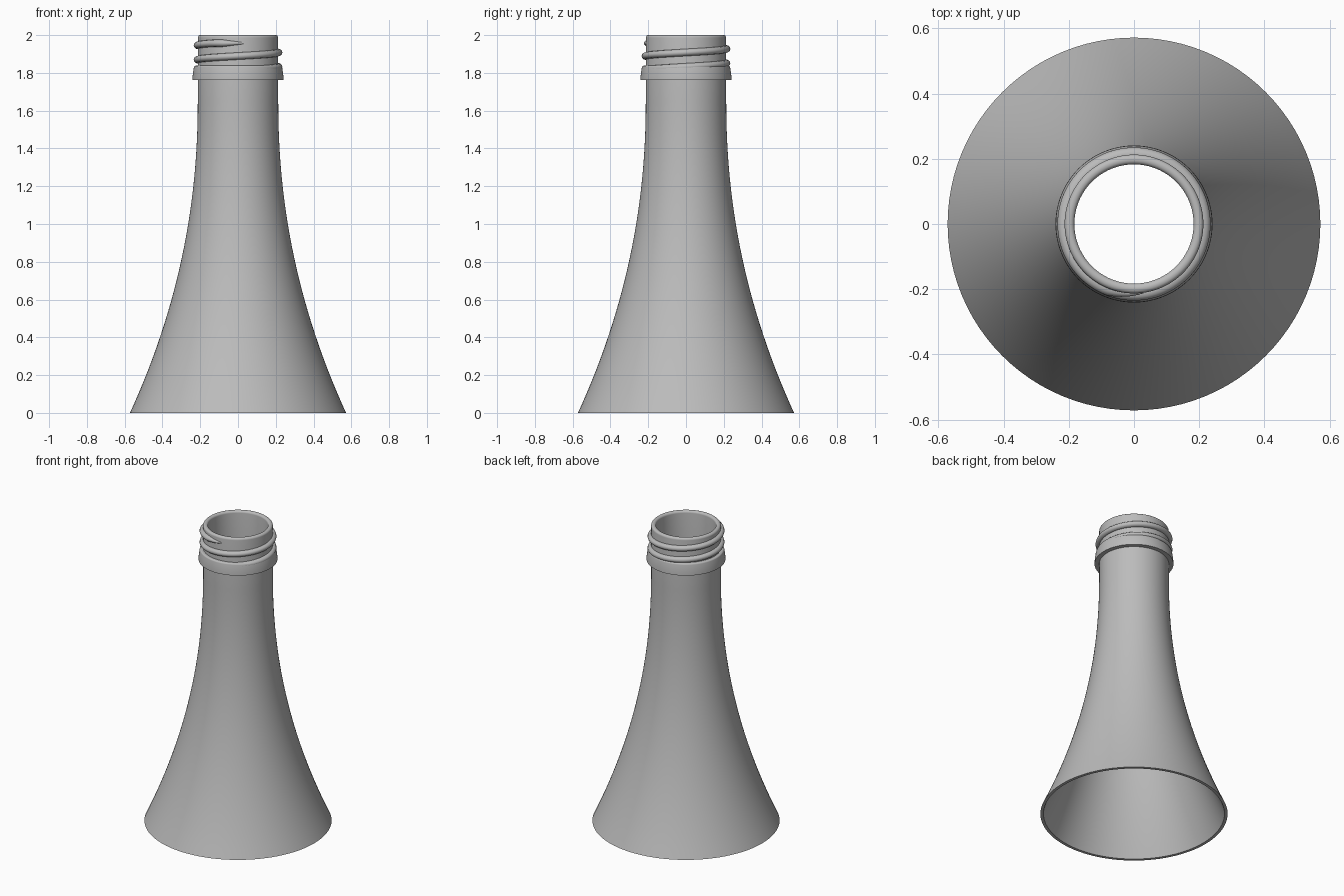
import bpy
import bmesh
from math import sin, cos, pi, radians

cube = bpy.data.objects.get("Cube")
if cube:
    bpy.data.objects.remove(cube, do_unlink=True)

grey = bpy.data.materials.new("plain grey")
grey.use_nodes = True
GREY = (0.5, 0.5, 0.5, 1)
grey.diffuse_color = GREY
grey.node_tree.nodes["Principled BSDF"].inputs["Base Color"].default_value = GREY

SIDES = 96
NECK, BORE = 0.213, 0.183
FLARE_TOP = 1.65


def sweep(name, rings, close_sweep):
    """Skin a list of closed cross-sections into one smooth object."""
    bm = bmesh.new()
    loops = [[bm.verts.new(p) for p in ring] for ring in rings]
    pairs = list(zip(loops, loops[1:]))
    if close_sweep:
        pairs.append((loops[-1], loops[0]))
    else:
        bm.faces.new(loops[0])
        bm.faces.new(loops[-1])
    n = len(loops[0])
    for a, b in pairs:
        for i in range(n):
            j = (i + 1) % n
            bm.faces.new((a[i], a[j], b[j], b[i]))
    bmesh.ops.recalc_face_normals(bm, faces=bm.faces)
    mesh = bpy.data.meshes.new(name)
    bm.to_mesh(mesh)
    bm.free()
    mesh.materials.append(grey)
    obj = bpy.data.objects.new(name, mesh)
    bpy.context.collection.objects.link(obj)
    bpy.ops.object.select_all(action="DESELECT")
    obj.select_set(True)
    bpy.context.view_layer.objects.active = obj
    bpy.ops.object.shade_smooth_by_angle(angle=radians(35))
    return obj


def lathe(name, profile):
    rings = []
    for k in range(SIDES):
        a = 2 * pi * k / SIDES
        rings.append([(r * cos(a), r * sin(a), z) for r, z in profile])
    return sweep(name, rings, True)


def arc(r, z, radius, start, end, steps=6):
    angles = [radians(start + (end - start) * i / steps) for i in range(steps + 1)]
    return [(r + radius * cos(a), z + radius * sin(a)) for a in angles]


def flare(base, top):
    """Wall that sweeps in from the wide base to the straight neck."""
    steps = 28
    return [(top + (base - top) * (1 - i / steps) ** 2.1, FLARE_TOP * i / steps)
            for i in range(steps + 1)]


# Hollow flared body with a rounded lip
outer = flare(0.572, NECK) + arc(NECK - 0.014, 1.986, 0.014, 0, 90)
inner = arc(BORE + 0.014, 1.986, 0.014, 90, 180) + flare(0.553, BORE)[::-1]
lathe("bottle_neck", outer + inner)

# Collar below the thread
lathe("collar", [(0.205, 1.762), (0.241, 1.762), (0.240, 1.785)]
      + arc(0.224, 1.828, 0.010, 10, 90) + [(0.205, 1.838)])

# Screw thread: two turns, fading into the neck at both ends
START, END, PITCH = -85, 638, 0.076
STEPS, TAPER = 200, 30
rings = []
for k in range(STEPS + 1):
    deg = START + (END - START) * k / STEPS
    a = radians(deg)
    z = min(1.832 + PITCH * deg / 360, 1.957)
    fade = min(1, (deg - START) / TAPER, (END - deg) / TAPER)
    size = 0.25 + 0.75 * fade
    ring = []
    for i in range(12):
        t = 2 * pi * i / 12
        r = NECK - 0.004 * (1 - fade) + 0.022 * size * cos(t)
        ring.append((r * cos(a), r * sin(a), z + 0.019 * size * sin(t)))
    rings.append(ring)
sweep("screw_thread", rings, False)
